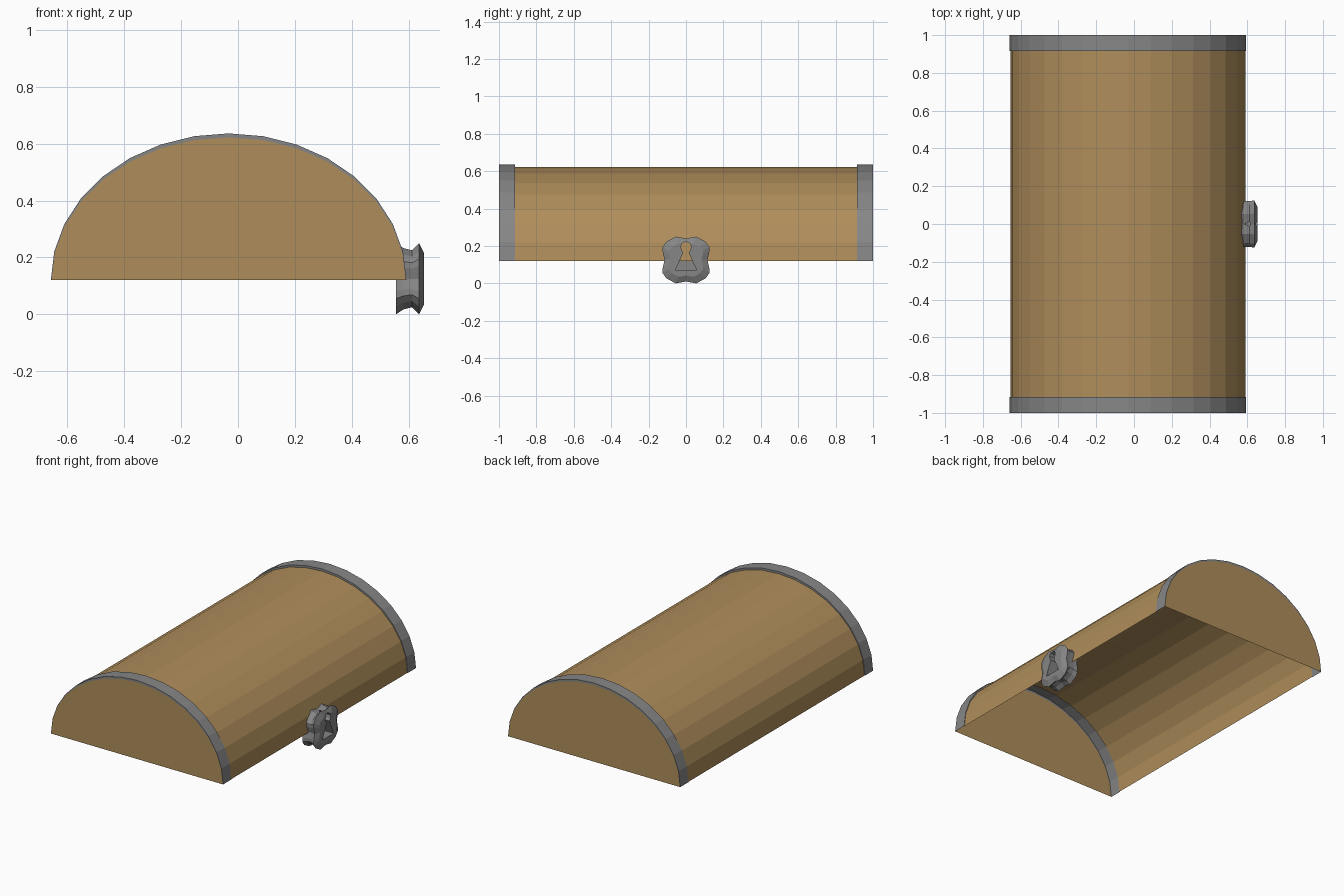
import bpy, bmesh, math

if "Cube" in bpy.data.objects:
    bpy.data.objects.remove(bpy.data.objects["Cube"])

CX, BASE, SEG = -0.033, 0.12, 16


def material(name, rgb):
    m = bpy.data.materials.new(name)
    m.diffuse_color = (*rgb, 1)
    m.use_nodes = True
    m.node_tree.nodes["Principled BSDF"].inputs["Base Color"].default_value = m.diffuse_color
    return m


WOOD = material("wood", (0.43, 0.27, 0.105))
METAL = material("grey metal", (0.24, 0.24, 0.24))


def make(name, bm, mat):
    bmesh.ops.recalc_face_normals(bm, faces=bm.faces)
    me = bpy.data.meshes.new(name)
    bm.to_mesh(me)
    bm.free()
    me.materials.append(mat)
    ob = bpy.data.objects.new(name, me)
    bpy.context.collection.objects.link(ob)
    return ob


def arch(y, rx, rz):
    return [(CX + rx * math.cos(math.pi * i / SEG), y,
             BASE + rz * math.sin(math.pi * i / SEG)) for i in range(SEG + 1)]


def loft(rings, closed=False, caps=False):
    bm = bmesh.new()
    vs = [[bm.verts.new(p) for p in r] for r in rings]
    n = len(rings[0])
    for a, b in zip(vs, vs[1:]):
        for i in range(n if closed else n - 1):
            j = (i + 1) % n
            bm.faces.new((a[i], a[j], b[j], b[i]))
    if caps:
        bm.faces.new(vs[0])
        bm.faces.new(vs[-1])
    return bm


INNER, OUTER = (0.622, 0.502), (0.625, 0.516)

# Curved wooden lid, open underneath
make("lid_shell", loft([arch(-0.92, *INNER), arch(0.92, *INNER)]), WOOD)

# Metal bands and wooden end panels
for s, side in ((-1, "front"), (1, "back")):
    make(side + "_band", loft([arch(s * 0.915, *INNER), arch(s * 0.915, *OUTER),
                               arch(s, *OUTER), arch(s, *INNER)]), METAL)
    bm = bmesh.new()
    bm.faces.new([bm.verts.new(p) for p in arch(s, *INNER)])
    make(side + "_panel", bm, WOOD)

# Lock body: scalloped outline lofted through a pinched waist
half = [(0.0, 0.115), (0.055, 0.125), (0.105, 0.098), (0.125, 0.07), (0.125, 0.045),
        (0.115, 0.0), (0.125, -0.045), (0.125, -0.07), (0.105, -0.098),
        (0.055, -0.125), (0.0, -0.115)]
outline = half + [(-y, z) for y, z in half[-2:0:-1]]
sections = [(0.555, 1, 1), (0.582, 0.97, 0.86), (0.612, 0.97, 0.8),
            (0.637, 1, 1), (0.654, 0.72, 0.72)]
lock = make("lock", loft([[(x, y * sy, 0.125 + z * sz) for y, z in outline]
                          for x, sy, sz in sections], True, True), METAL)

# Keyhole recess
hole = [(-0.058, 0.068), (0.058, 0.068), (0.014, 0.165)]
hole += [(0.028 * math.cos(math.radians(a)), 0.195 + 0.028 * math.sin(math.radians(a)))
         for a in range(-30, 211, 40)]
hole += [(-0.014, 0.165)]
cutter = make("keyhole_cutter", loft([[(x, y, z) for y, z in hole]
                                      for x in (0.565, 0.75)], True, True), METAL)
cutter.hide_render = True
mod = lock.modifiers.new("keyhole", 'BOOLEAN')
mod.operation = 'DIFFERENCE'
mod.solver = 'EXACT'
mod.object = cutter
bpy.context.view_layer.objects.active = lock
bpy.ops.object.modifier_apply(modifier=mod.name)
bpy.data.objects.remove(cutter)
